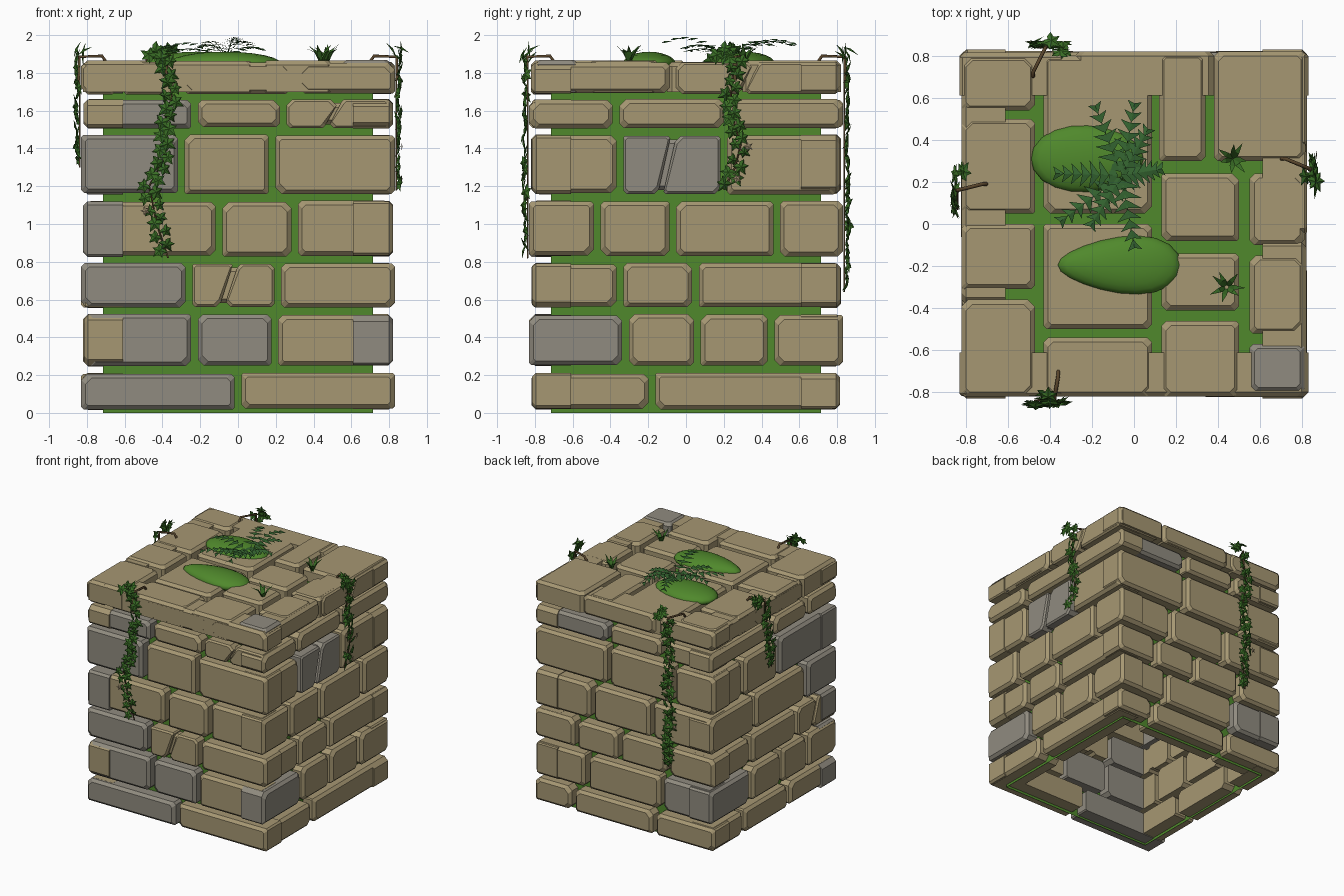
import bpy, bmesh, math, random
from math import sin, cos, pi
from mathutils import Vector, Matrix

random.seed(4)
if "Cube" in bpy.data.objects:
    bpy.data.objects.remove(bpy.data.objects["Cube"])


def material(name, rgb):
    m = bpy.data.materials.new(name)
    m.use_nodes = True
    m.diffuse_color = (*rgb, 1)
    m.node_tree.nodes["Principled BSDF"].inputs["Base Color"].default_value = (*rgb, 1)
    return m


SAND = material("sandstone", (.38, .31, .17))
GREY = material("grey_stone", (.28, .26, .215))
MOSS = material("moss_green", (.08, .25, .025))
LEAF = material("leaf_green", (.04, .15, .018))
FERN = material("fern_green", (.035, .13, .03))
TWIG = material("twig_brown", (.10, .06, .025))
PETAL = material("dry_petal", (.38, .30, .18))


def finish(name, bm, *mats):
    me = bpy.data.meshes.new(name)
    bm.to_mesh(me)
    bm.free()
    for m in mats:
        me.materials.append(m)
    ob = bpy.data.objects.new(name, me)
    bpy.context.collection.objects.link(ob)
    return ob


def block(bm, frame, low, high, v0, v1, d0, d1, colour, bevel=.022):
    """Stone block with clipped corners; low/high are (bottom, top) ends, allowing slanted sides."""
    cuts = [random.uniform(.008, .035) for _ in range(4)]

    def ring(inset, d):
        corners = [(low[0] + inset, v0 + inset), (high[0] - inset, v0 + inset),
                   (high[1] - inset, v1 - inset), (low[1] + inset, v1 - inset)]
        pts = []
        for i, (u, v) in enumerate(corners):
            su, sv = (1, -1, -1, 1)[i] * cuts[i], (1, 1, -1, -1)[i] * cuts[i]
            pair = [(u, v + sv), (u + su, v)]
            pts += pair if i % 2 == 0 else pair[::-1]
        return [bm.verts.new(frame @ Vector((u, v, d))) for u, v in pts]

    back, mid, top = ring(0, d0), ring(0, d1 - bevel), ring(bevel, d1)
    faces = [bm.faces.new(top), bm.faces.new(back[::-1])]
    for p, q in ((back, mid), (mid, top)):
        for i in range(8):
            j = (i + 1) % 8
            faces.append(bm.faces.new((p[i], p[j], q[j], q[i])))
    for f in faces:
        f.material_index = colour


def stone(bm, frame, a, b, v0, v1, d0, d1, code):
    """One stone; a lower-case code adds a slanted crack."""
    colour = int(code in "Gg")
    if code.isupper():
        block(bm, frame, (a, a), (b, b), v0, v1, d0, d1, colour)
        return
    c, slant, gap = a + (b - a) * .45, .03, .012
    block(bm, frame, (a, a), (c - slant - gap, c + slant - gap), v0, v1, d0, d1, colour, .012)
    block(bm, frame, (c - slant + gap, c + slant + gap), (b, b), v0, v1, d0, d1, colour, .012)
    block(bm, frame, (a + .03,) * 2, (b - .03,) * 2, v0 + .02, v1 - .02, d0, d1 - .03, colour)


def wall_frame(k):
    # local (along, up, outward) to world, one quarter turn per wall
    return Matrix.Rotation(k * pi / 2, 4, 'Z') @ Matrix.Rotation(pi / 2, 4, 'X')


# Mossy core, open underneath
bm = bmesh.new()
bmesh.ops.create_cube(bm, size=1, matrix=Matrix.Translation((0, 0, .88)) @ Matrix.Diagonal((1.43, 1.43, 1.76, 1)))
bmesh.ops.delete(bm, geom=[f for f in bm.faces if f.normal.z < -.5], context='FACES')
finish("moss_core", bm, MOSS)

# Wall bricks: seven courses per wall, colour codes and joint positions
COURSES = [(.02, .21), (.25, .52), (.56, .79), (.83, 1.12), (1.16, 1.47), (1.51, 1.66), (1.69, 1.855)]
WALLS = {
    "front": [("GT", (0,)), ("GGT", (-.23, .195)), ("GtT", (-.26, .21)), ("TTT", (-.1, .3)),
              ("GTT", (-.3, .18)), ("GTt", (-.23, .24)), ("tTT", (-.31, .3))],
    "right": [("TT", (-.18,)), ("GTTT", (-.32, .06, .45)), ("TTT", (-.35, .05)), ("TTTT", (-.47, -.07, .48)),
              ("TgT", (-.35, .2)), ("TTT", (-.37, .22)), ("Tt", (-.07,))],
    "back": [("TTT", (-.48, .27)), ("TTG", (-.35, .34)), ("TTTT", (-.45, -.05, .4)), ("TTT", (-.3, .25)),
             ("TTT", (-.15, .45)), ("GTT", (-.15, .35)), ("TTT", (-.4, .3))],
    "left": [("TTT", (-.4, .2)), ("GTTT", (-.3, .1, .45)), ("TTt", (-.3, .3)), ("TTG", (-.25, .43)),
             ("TTG", (-.4, .06)), ("TTT", (0, .45)), ("TTG", (-.3, .4))],
}
for k, (side, rows) in enumerate(WALLS.items()):
    for r, (codes, joints) in enumerate(rows):
        bm = bmesh.new()
        # courses interlock at the corners, alternating between walls
        end = .805 if (r + k) % 2 else .83
        edges = [-end - .018, *joints, end + .018]
        for i, code in enumerate(codes):
            v0, v1 = (v + random.uniform(-.004, .004) for v in COURSES[r])
            stone(bm, wall_frame(k), edges[i] + .018, edges[i + 1] - .018, v0, v1,
                  .61, .818 + random.uniform(-.004, .004), code)
        finish(f"{side}_course_{r + 1}", bm, SAND, GREY)

# Paving on the top: columns of (x range, y ranges)
PAVING = [((-.82, -.47), [(.54, .8), (.05, .5), (-.31, 0), (-.82, -.36)]),
          ((-.43, .085), [(.05, .8), (-.5, 0), (-.82, -.54)]),
          ((.12, .34), [(.3, .81)]),
          ((.38, .815), [(.3, .82)]),
          ((.13, .5), [(-.08, .24), (-.41, -.14), (-.82, -.46)]),
          ((.55, .81), [(-.1, .24), (-.52, -.15), (-.8, -.57)])]
bm = bmesh.new()
for (a, b), spans in PAVING:
    for y0, y1 in spans:
        code = "G" if a > .5 and y0 < -.7 else "T"
        stone(bm, Matrix.Identity(4), a, b, y0, y1, 1.7, 1.86 + random.uniform(-.006, .008), code)
finish("top_paving", bm, SAND, GREY)


# Moss mounds: domes that narrow towards one end
def mound(name, x, y, rx, ry, taper):
    bm = bmesh.new()
    bmesh.ops.create_uvsphere(bm, u_segments=20, v_segments=12, radius=1)
    for v in bm.verts:
        v.co = (x + rx * v.co.x, y + ry * v.co.y * (1 + taper * v.co.x), 1.85 + .062 * v.co.z)
    for f in bm.faces:
        f.smooth = True
    finish(name, bm, MOSS)


mound("back_moss_mound", -.22, .31, .27, .16, -.1)
mound("front_moss_mound", -.07, -.195, .295, .135, .3)


def fan(bm, frame, outline, lift=0.0):
    """Flat or slightly domed leaf from an outline."""
    hub = bm.verts.new(frame @ Vector((0, 0, lift)))
    rim = [bm.verts.new(frame @ Vector((x, y, 0))) for x, y in outline]
    for i in range(len(rim)):
        bm.faces.new((hub, rim[i], rim[(i + 1) % len(rim)]))


HALF = [(.14, -.42), (.5, -.4), (.34, -.1), (.55, .2), (.2, .22)]
IVY = [(0, -.3), *HALF, (0, .65), *[(-x, y) for x, y in HALF[::-1]]]
STAR = [((.5 if i % 2 else .22) * cos(i * pi / 5), (.5 if i % 2 else .22) * sin(i * pi / 5)) for i in range(10)]


def tube(name, points, radius, mat):
    cu = bpy.data.curves.new(name, 'CURVE')
    cu.dimensions, cu.bevel_depth, cu.bevel_resolution = '3D', radius, 1
    sp = cu.splines.new('POLY')
    sp.points.add(len(points) - 1)
    for p, co in zip(sp.points, points):
        p.co = (*co, 1)
    cu.materials.append(mat)
    bpy.context.collection.objects.link(bpy.data.objects.new(name, cu))


# Ivy: twig hooked over the edge, hanging stem and leaves
def vine(side, k, path, root):
    frame = wall_frame(k)
    start = path[0][0]
    tube(side + "_twig", [frame @ Vector(p) for p in
                          ((root, 1.86, .70), (root, 1.89, .72), (start, 1.885, .84), (start, 1.76, .842))], .009, TWIG)
    tube(side + "_vine_stem", [frame @ Vector((u, v, .838)) for u, v in path], .005, TWIG)
    bm, n = bmesh.new(), 0
    for (u0, v0), (u1, v1) in zip(path, path[1:]):
        steps = max(2, round(math.hypot(u1 - u0, v1 - v0) / .036))
        for s in range(steps):
            t, sign, n = s / steps, (-1) ** n, n + 1
            pos = Vector((u0 + (u1 - u0) * t + sign * random.uniform(.012, .038), v0 + (v1 - v0) * t,
                          random.uniform(.842, .86)))
            m = (frame @ Matrix.Translation(pos) @ Matrix.Rotation(pi + sign * random.uniform(.2, 1.1), 4, 'Z')
                 @ Matrix.Rotation(random.uniform(-.5, .3), 4, 'X') @ Matrix.Rotation(random.uniform(-.5, .5), 4, 'Y')
                 @ Matrix.Scale(random.uniform(.06, .082), 4))
            fan(bm, m, IVY, .15)
    # crown of leaves above the edge
    for i in range(6):
        pos = Vector((start - .06 + random.uniform(-.05, .05), 1.9 + random.uniform(-.03, .025), .84 + random.uniform(-.03, .03)))
        tilt = Matrix.Rotation(random.uniform(-1.2, .2), 4, 'X') @ Matrix.Rotation(i, 4, 'Z')
        fan(bm, frame @ Matrix.Translation(pos) @ tilt @ Matrix.Scale(.08, 4), IVY, .15)
    finish(side + "_ivy_leaves", bm, LEAF)


vine("front", 0, [(-.38, 1.86), (-.35, 1.68), (-.4, 1.5), (-.39, 1.35), (-.47, 1.2), (-.43, 1.0), (-.37, .82)], -.36)
vine("right", 1, [(.26, 1.86), (.23, 1.62), (.29, 1.42), (.26, 1.3), (.2, 1.18)], .31)
vine("back", 2, [(.42, 1.86), (.45, 1.6), (.41, 1.35), (.46, 1.1), (.42, .85), (.44, .64)], .48)
vine("left", 3, [(-.16, 1.86), (-.13, 1.65), (-.09, 1.45), (-.07, 1.3)], -.19)

# Dry star blossoms on the vines
bm = bmesh.new()
for k, u, v in ((0, -.49, 1.07), (1, .33, 1.41), (1, .27, 1.24), (2, .5, 1.0)):
    fan(bm, wall_frame(k) @ Matrix.Translation((u, v, .865)) @ Matrix.Scale(.055, 4), STAR, .1)
finish("star_blossoms", bm, PETAL)

# Fern: arched fronds with paired triangular leaflets
bm = bmesh.new()
hub = Vector((-.06, .23, 1.88))
for x, y, rise in ((-.18, .55, .09), (0, .56, .1), (.12, .26, .06), (.0, -.1, .11), (-.2, 0, .07),
                   (-.34, .02, .05), (-.36, .24, .08), (.06, .44, .09)):
    tip = Vector((x, y, 0)) - Vector((hub.x, hub.y, 0))
    side = Vector((-tip.y, tip.x, 0)).normalized()
    ahead = tip.normalized()
    last = hub
    for i in range(1, 8):
        t = i / 7
        p = hub + tip * t + Vector((0, 0, rise * sin(t * 2.2)))
        bm.faces.new([bm.verts.new(q) for q in (last - side * .004, last + side * .004, p)])
        size = .085 * (1.1 - .7 * t)
        for s in (-1, 1):
            ends = (p - ahead * .028, p + ahead * .014, p + side * s * size + ahead * .025 - Vector((0, 0, .012)))
            bm.faces.new([bm.verts.new(q) for q in ends])
        last = p
finish("fern", bm, FERN)

# Grass tufts: bent pointed blades
bm = bmesh.new()
for cx, cy in ((.47, .31), (.44, -.3)):
    for i in range(7):
        a = i * 2 * pi / 7 + random.uniform(-.3, .3)
        out, side = Vector((cos(a), sin(a), 0)), Vector((-sin(a), cos(a), 0)) * .012
        base = Vector((cx, cy, 1.85))
        mid = base + out * .035 + Vector((0, 0, .06))
        end = base + out * random.uniform(.06, .1) + Vector((0, 0, random.uniform(.07, .11)))
        vs = [bm.verts.new(q) for q in (base - side, base + side, mid + side, end, mid - side)]
        bm.faces.new((vs[0], vs[1], vs[2], vs[4]))
        bm.faces.new((vs[4], vs[2], vs[3]))
finish("grass_tufts", bm, LEAF)
